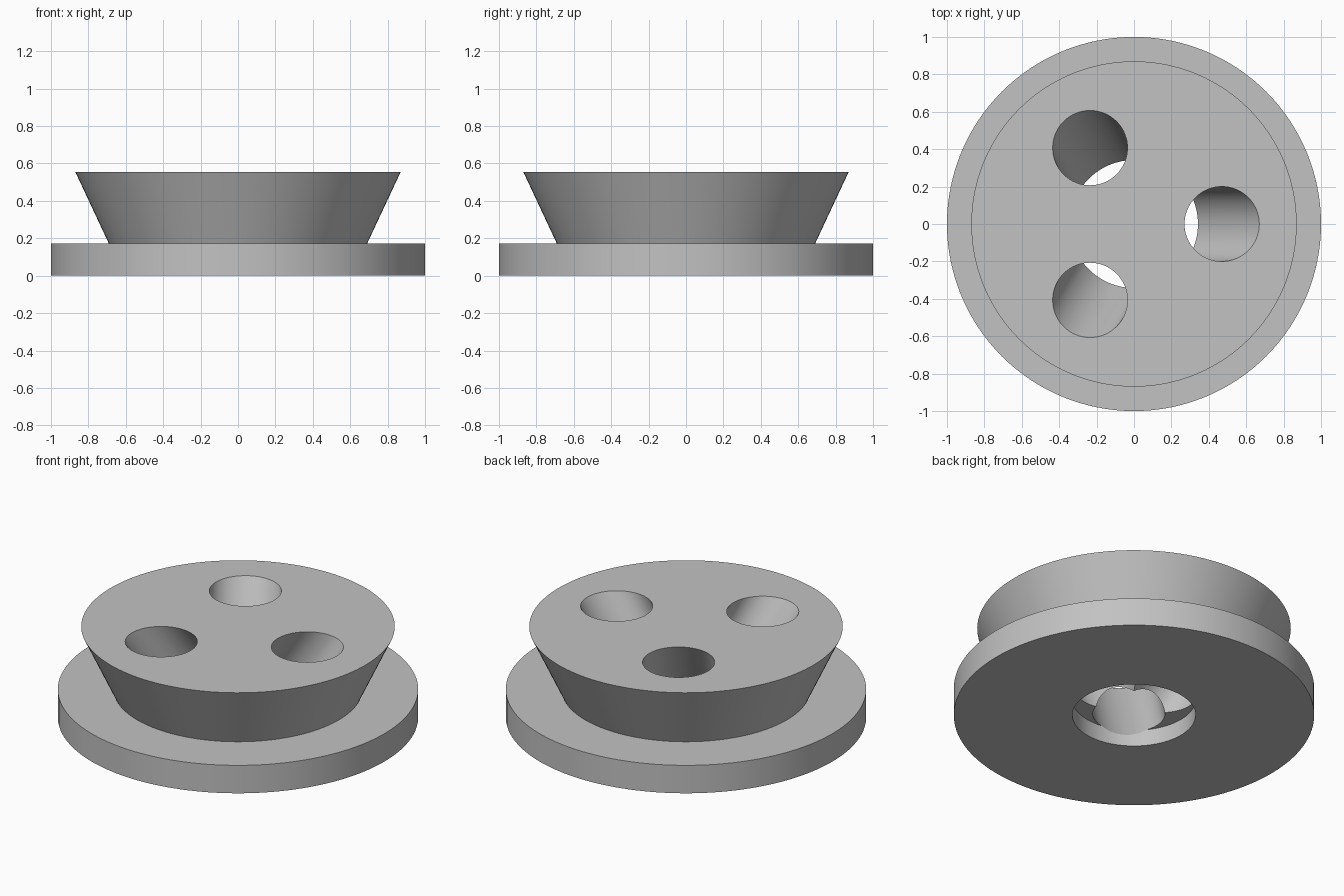
import bpy
import bmesh
from math import cos, sin, radians
from mathutils import Matrix, Vector

if "Cube" in bpy.data.objects:
    bpy.data.objects.remove(bpy.data.objects["Cube"])

SIDES = 128
TOP = 0.555
HOLE_RADIUS = 0.2
HOLE_OFFSET = 0.47   # distance of each hole from the axis at the top
HOLE_SLOPE = 0.675   # inward lean per unit of depth

grey = bpy.data.materials.new("plain grey")
grey.use_nodes = True
colour = (0.54, 0.54, 0.54, 1)
grey.diffuse_color = colour
grey.node_tree.nodes["Principled BSDF"].inputs["Base Color"].default_value = colour


def make_object(name, bm):
    bmesh.ops.recalc_face_normals(bm, faces=bm.faces)
    mesh = bpy.data.meshes.new(name)
    bm.to_mesh(mesh)
    bm.free()
    mesh.materials.append(grey)
    obj = bpy.data.objects.new(name, mesh)
    bpy.context.collection.objects.link(obj)
    return obj


def turned_body(name, profile):
    """Closed solid of revolution, capped at both ends of the profile."""
    bm = bmesh.new()
    rings = []
    for r, z in profile:
        angles = [radians(360 * i / SIDES) for i in range(SIDES)]
        rings.append([bm.verts.new((r * cos(a), r * sin(a), z)) for a in angles])
    for low, high in zip(rings, rings[1:]):
        for i in range(SIDES):
            j = (i + 1) % SIDES
            bm.faces.new((low[i], low[j], high[j], high[i]))
    bm.faces.new(rings[0])
    bm.faces.new(rings[-1])
    return make_object(name, bm)


def leaning_cutter(name, angle):
    """Cylinder with level circular sections that leans towards the axis."""
    bm = bmesh.new()
    bmesh.ops.create_cone(bm, cap_ends=True, segments=64, radius1=HOLE_RADIUS,
                          radius2=HOLE_RADIUS, depth=0.7,
                          matrix=Matrix.Translation((0, 0, 0.3)))
    outward = Vector((cos(angle), sin(angle), 0))
    for v in bm.verts:
        v.co += outward * (HOLE_OFFSET + (v.co.z - TOP) * HOLE_SLOPE)
    cutter = make_object(name, bm)
    cutter.hide_render = True
    return cutter


# Flanged plug: bore ceiling, bore wall, flange, flared upper body
plug = turned_body("flanged_plug", [(0.342, 0.1), (0.342, 0), (1, 0), (1, 0.171),
                                    (0.69, 0.171), (0.87, TOP)])

# Three leaning holes that meet in the bore
cutters = [leaning_cutter(f"hole_cutter_{i + 1}", radians(120 * i)) for i in range(3)]
for cutter in cutters:
    cut = plug.modifiers.new(cutter.name, "BOOLEAN")
    cut.operation = "DIFFERENCE"
    cut.solver = "EXACT"
    cut.object = cutter

# Keep the cut result and drop the cutters
graph = bpy.context.evaluated_depsgraph_get()
result = bpy.data.meshes.new_from_object(plug.evaluated_get(graph))
plug.modifiers.clear()
plug.data = result
for cutter in cutters:
    bpy.data.objects.remove(cutter)

bpy.ops.object.select_all(action="DESELECT")
plug.select_set(True)
bpy.context.view_layer.objects.active = plug
bpy.ops.object.shade_smooth_by_angle(angle=radians(30))
